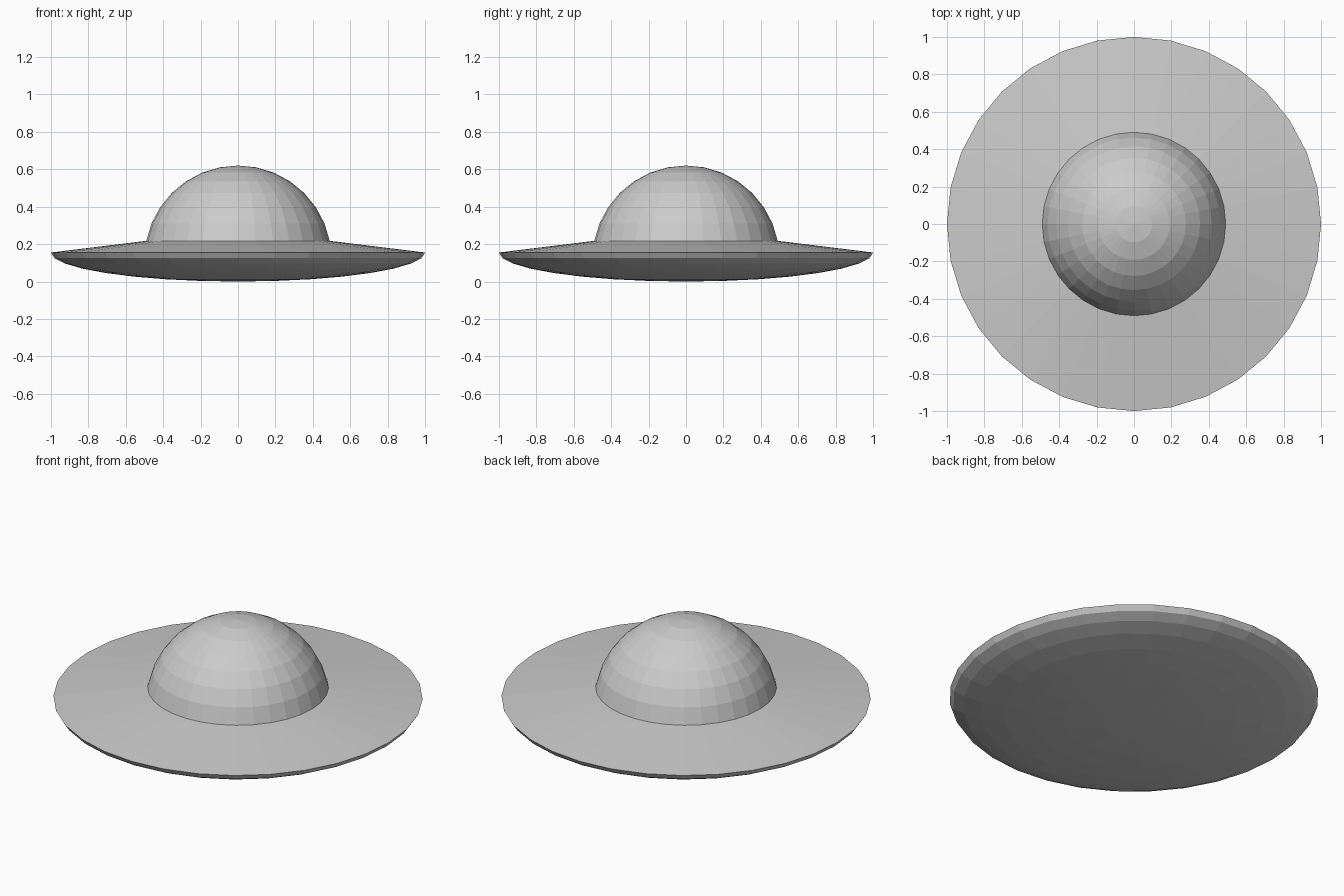
import bpy, bmesh, math

if "Cube" in bpy.data.objects:
    bpy.data.objects.remove(bpy.data.objects["Cube"])

SIDES = 32
STEP = math.pi / 16          # ring spacing of both curved parts
RIM_Z = 0.155                # height of the saucer rim
DOME_R, DOME_Z = 0.5, 0.12   # dome sphere radius and centre height


def lathe(name, profile):
    """Revolve an (r, z) profile around z with flat faces."""
    bm = bmesh.new()
    verts = [bm.verts.new((r, 0, z)) for r, z in profile]
    edges = [bm.edges.new(pair) for pair in zip(verts, verts[1:])]
    bmesh.ops.spin(bm, geom=verts + edges, cent=(0, 0, 0), axis=(0, 0, 1),
                   angle=math.tau, steps=SIDES, use_duplicate=False)
    bmesh.ops.remove_doubles(bm, verts=bm.verts, dist=1e-4)
    bmesh.ops.recalc_face_normals(bm, faces=bm.faces)
    mesh = bpy.data.meshes.new(name)
    bm.to_mesh(mesh)
    bm.free()
    obj = bpy.data.objects.new(name, mesh)
    bpy.context.collection.objects.link(obj)
    return obj


# Upper dome: sphere cap ending one ring above its equator
dome = [(DOME_R * math.sin(i * STEP), DOME_Z + DOME_R * math.cos(i * STEP))
        for i in range(8)]

# Saucer: shallow bowl underneath, gently sloping brim on top
bowl = [(math.sin(i * STEP), RIM_Z * (1 - math.cos(i * STEP)))
        for i in range(9)]

lathe("saucer_hull", bowl + [dome[-1]])
hull_dome = lathe("cockpit_dome", dome)

# The open dome shell must face outward
bm = bmesh.new()
bm.from_mesh(hull_dome.data)
for obj_faces in [[f for f in bm.faces if f.normal.z < 0]]:
    bmesh.ops.reverse_faces(bm, faces=obj_faces)
bm.to_mesh(hull_dome.data)
bm.free()

# The open hull: brim faces up, bowl faces down
hull = bpy.data.objects["saucer_hull"]
bm = bmesh.new()
bm.from_mesh(hull.data)
bm.normal_update()
wrong = [f for f in bm.faces
         if (f.normal.z > 0) != (max(v.co.z for v in f.verts) > RIM_Z + 0.01)]
bmesh.ops.reverse_faces(bm, faces=wrong)
bm.to_mesh(hull.data)
bm.free()
